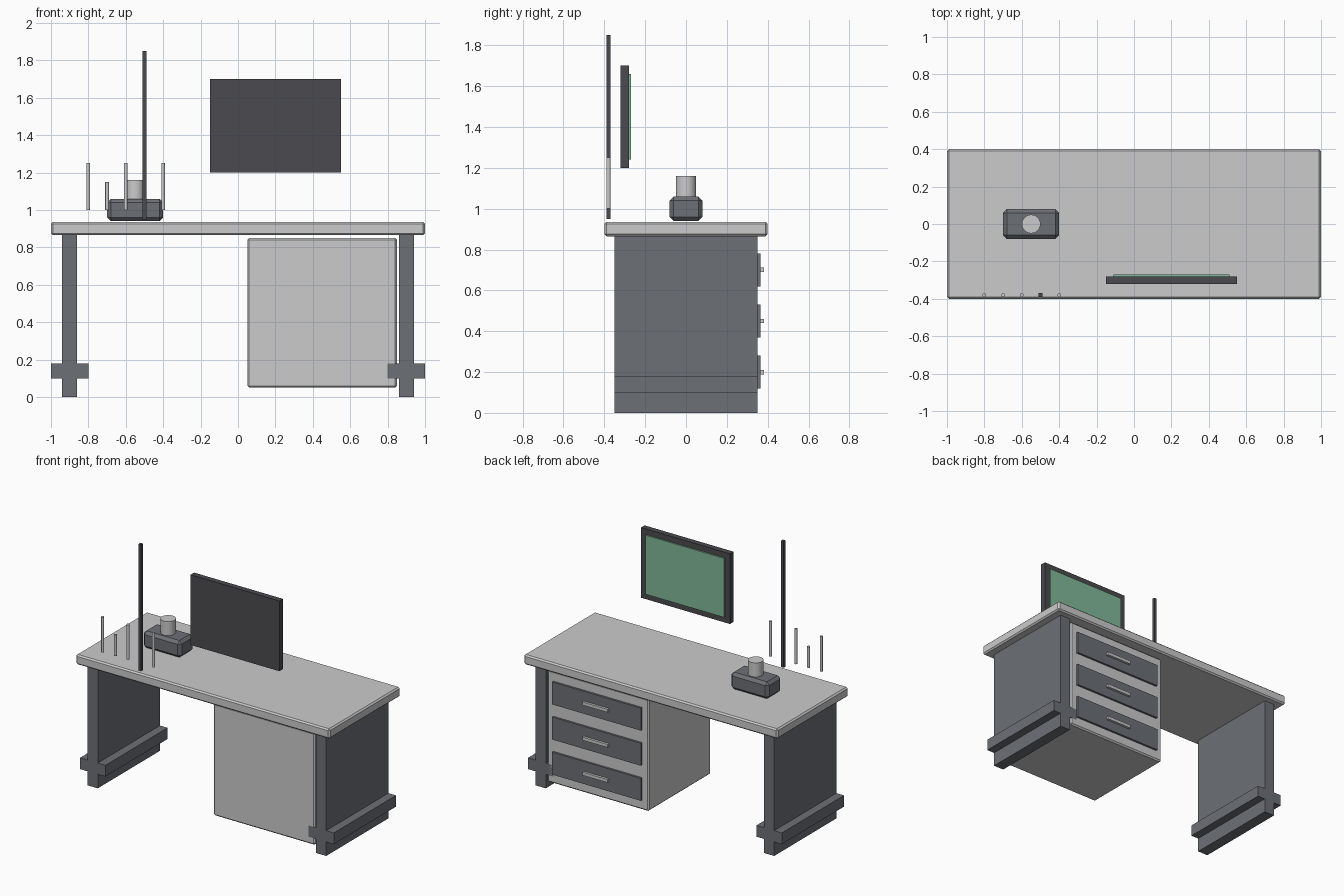
import bpy
import bmesh

if "Cube" in bpy.data.objects:
    bpy.data.objects.remove(bpy.data.objects["Cube"])


def material(name, r, g, b):
    m = bpy.data.materials.new(name)
    m.diffuse_color = (r, g, b, 1)
    m.use_nodes = True
    m.node_tree.nodes["Principled BSDF"].inputs["Base Color"].default_value = m.diffuse_color
    return m


dark = material("dark_plastic", 0.07, 0.07, 0.08)
slate = material("slate_metal", 0.15, 0.16, 0.18)
green = material("screen_green", 0.22, 0.48, 0.32)


def finish(name, bm, mat):
    me = bpy.data.meshes.new(name)
    bm.to_mesh(me)
    bm.free()
    ob = bpy.data.objects.new(name, me)
    bpy.context.collection.objects.link(ob)
    if mat:
        me.materials.append(mat)
    return ob


def box(name, x, y, z, mat=None, bevel=0):
    """Box from (min, max) ranges, with an optional single-segment chamfer."""
    bm = bmesh.new()
    bmesh.ops.create_cube(bm, size=1)
    for v in bm.verts:
        for i, (lo, hi) in enumerate((x, y, z)):
            v.co[i] = hi if v.co[i] > 0 else lo
    ob = finish(name, bm, mat)
    if bevel:
        mod = ob.modifiers.new("chamfer", 'BEVEL')
        mod.width = bevel
        mod.segments = 1
    return ob


def cylinder(name, x, y, z, radius, sides, mat=None):
    bm = bmesh.new()
    bmesh.ops.create_cone(bm, cap_ends=True, segments=sides, radius1=radius,
                          radius2=radius, depth=z[1] - z[0])
    bmesh.ops.translate(bm, verts=bm.verts, vec=(x, y, (z[0] + z[1]) / 2))
    for f in bm.faces:
        f.smooth = abs(f.normal.z) < 0.5
    for e in bm.edges:
        e.smooth = e.calc_face_angle(0) < 0.9
    return finish(name, bm, mat)


# Desk top
box("desk_top", (-1, 1), (-0.4, 0.4), (0.865, 0.935), bevel=0.01)

# Panel legs with foot bars
for side, s in (("left", -1), ("right", 1)):
    c = 0.9 * s
    box(side + "_leg", (c - 0.04, c + 0.04), (-0.35, 0.35), (0, 0.868), slate)
    box(side + "_foot_bar", (c - 0.1, c + 0.1), (-0.35, 0.35), (0.1, 0.18), slate)

# Drawer cabinet, drawers and handles
box("drawer_cabinet", (0.05, 0.85), (-0.35, 0.35), (0.05, 0.85), bevel=0.01)
for i, z in enumerate((0.2, 0.45, 0.7)):
    box(f"drawer_front_{i}", (0.1, 0.8), (0.345, 0.365), (z - 0.08, z + 0.08), slate)
    box(f"drawer_handle_{i}", (0.35, 0.55), (0.36, 0.382), (z - 0.011, z + 0.011))

# Floating monitor and its screen
box("monitor", (-0.15, 0.55), (-0.32, -0.28), (1.2, 1.7), dark)
box("monitor_screen", (-0.11, 0.51), (-0.285, -0.27), (1.24, 1.66), green)

# Desk device with a round knob
box("device_base", (-0.7, -0.4), (-0.08, 0.08), (0.94, 1.06), slate, bevel=0.02)
cylinder("device_knob", -0.55, 0, (1.055, 1.16), 0.05, 32)

# Row of thin rods and the tall pole
for i in range(5):
    top = 1.15 if i % 2 else 1.25
    cylinder(f"rod_{i}", -0.8 + 0.1 * i, -0.38, (1.0, top), 0.01, 12)
box("tall_pole", (-0.51, -0.49), (-0.39, -0.37), (0.95, 1.85), dark)
